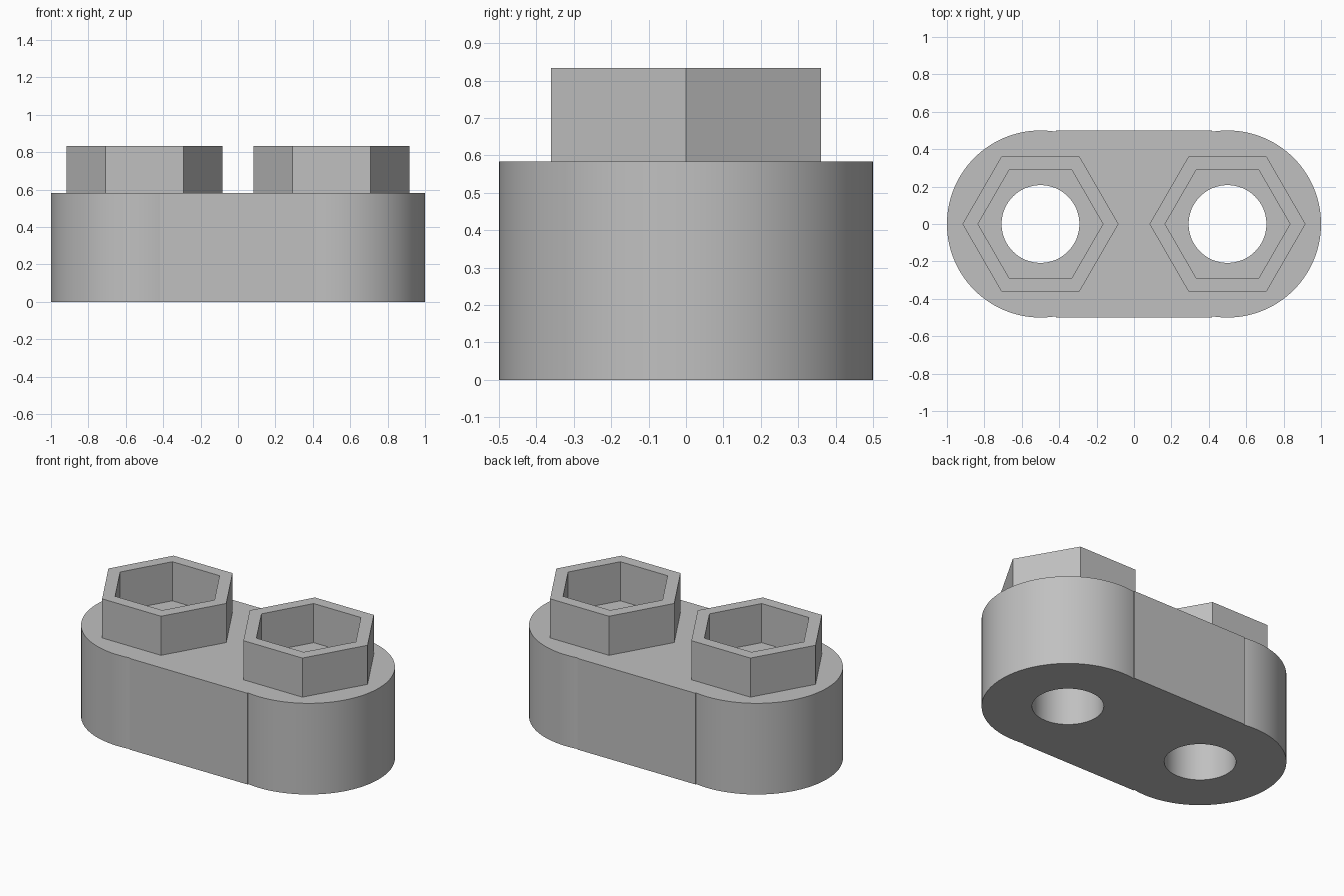
import bpy, bmesh, math

cube = bpy.data.objects.get("Cube")
if cube:
    bpy.data.objects.remove(cube, do_unlink=True)

BODY_H, TOP_H = 0.583, 0.833
CX, END_R, HOLE_R = 0.5, 0.5, 0.208
BLOCK_X = 0.417

grey = bpy.data.materials.new("plain grey")
grey.use_nodes = True
grey.diffuse_color = (0.53, 0.53, 0.53, 1)
grey.node_tree.nodes["Principled BSDF"].inputs["Base Color"].default_value = grey.diffuse_color


def arc(cx, r, start, sweep, n):
    """n + 1 points along an arc centred on (cx, 0)."""
    return [(cx + r * math.cos(start + sweep * i / n),
             r * math.sin(start + sweep * i / n)) for i in range(n + 1)]


def ring(cx, r, n):
    return arc(cx, r, 0, math.tau, n)[:-1]


def plate(name, loops, z0, z1, smooth):
    """Extrude an outline (first loop) with holes (other loops)."""
    bm = bmesh.new()
    edges = []
    for pts in loops:
        vs = [bm.verts.new((x, y, z0)) for x, y in pts]
        edges += [bm.edges.new((a, b)) for a, b in zip(vs, vs[1:] + vs[:1])]
    bmesh.ops.triangle_fill(bm, use_beauty=True, use_dissolve=False, edges=edges)
    ext = bmesh.ops.extrude_face_region(bm, geom=bm.faces[:], use_keep_orig=True)
    top = [g for g in ext["geom"] if isinstance(g, bmesh.types.BMVert)]
    bmesh.ops.translate(bm, verts=top, vec=(0, 0, z1 - z0))
    bmesh.ops.recalc_face_normals(bm, faces=bm.faces[:])
    mesh = bpy.data.meshes.new(name)
    bm.to_mesh(mesh)
    bm.free()
    mesh.materials.append(grey)
    obj = bpy.data.objects.new(name, mesh)
    bpy.context.collection.objects.link(obj)
    if smooth:
        bpy.ops.object.select_all(action="DESELECT")
        obj.select_set(True)
        bpy.context.view_layer.objects.active = obj
        bpy.ops.object.shade_smooth_by_angle(angle=math.radians(8))


# Link body: two round ends, a slightly wider centre block, two through holes
overlap = math.acos((BLOCK_X - CX) / END_R)
right_end = arc(CX, END_R, -overlap, 2 * overlap, 96)
left_end = [(-x, -y) for x, y in right_end]
outline = ([(BLOCK_X, -END_R)] + right_end + [(BLOCK_X, END_R)]
           + [(-BLOCK_X, END_R)] + left_end + [(-BLOCK_X, -END_R)])
plate("link_body", [outline, ring(-CX, HOLE_R, 64), ring(CX, HOLE_R, 64)],
      0, BODY_H, True)

# Hexagonal collars around the holes
for side, name in ((-1, "right_hex_collar"), (1, "left_hex_collar")):
    plate(name, [ring(side * CX, 0.417, 6), ring(side * CX, 0.334, 6)],
          BODY_H, TOP_H, False)
